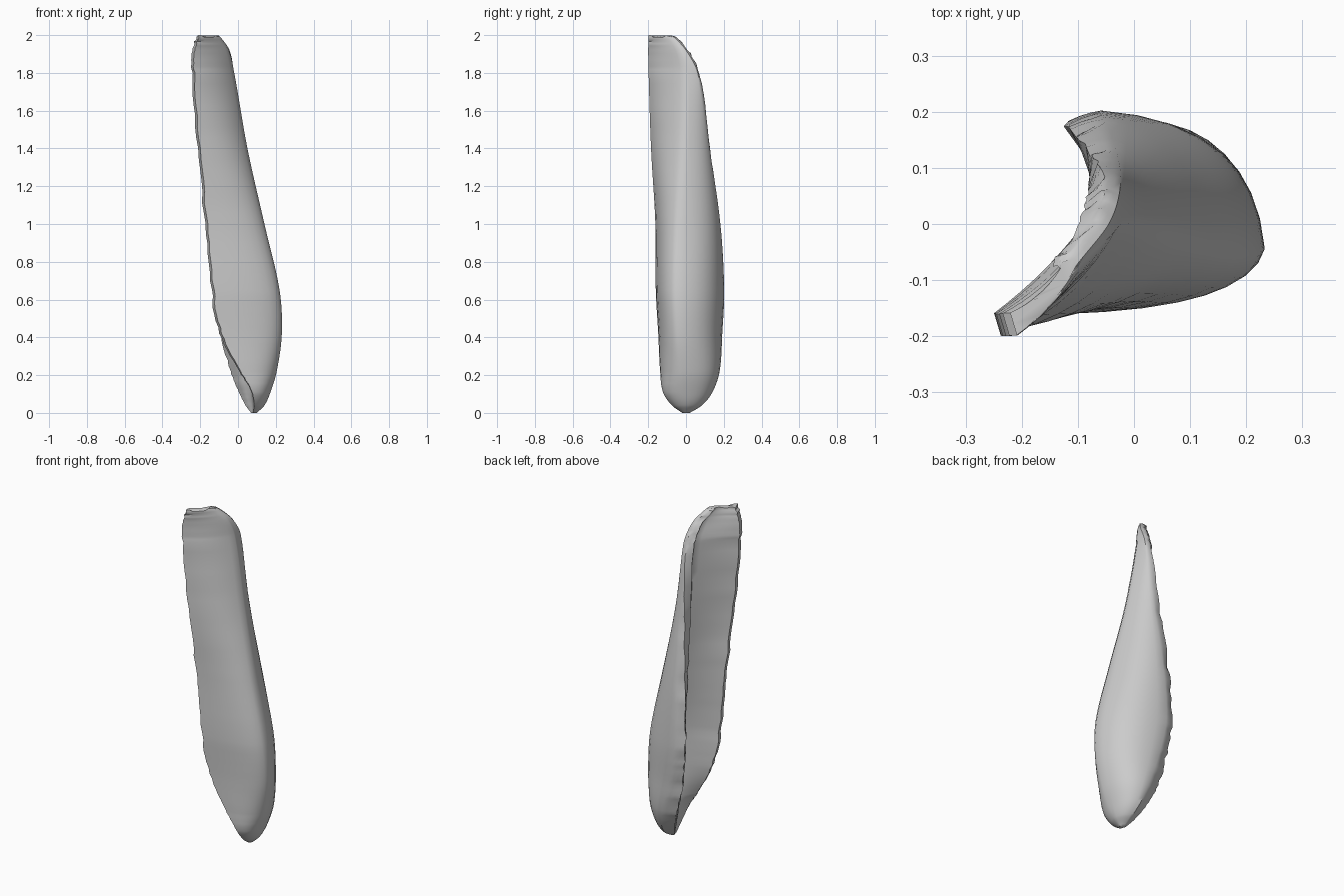
import bpy, bmesh, math, random
from mathutils import Vector

cube = bpy.data.objects.get("Cube")
if cube:
    bpy.data.objects.remove(cube, do_unlink=True)
random.seed(4)

# Key sections of the hollow shard: height, front edge, belly, back crest,
# back edge, groove bottom (x, y pairs), roundness of the outer wall
KEYS = [
    (0.00, .08, -.02, .10, .00, .08, .02, .07, .01, .075, 0, .60),
    (0.04, .085, -.075, .14, .00, .08, .085, .04, .05, .075, -.01, .70),
    (0.11, .075, -.122, .172, -.01, .065, .14, .005, .10, .07, -.02, .80),
    (0.22, .015, -.137, .205, -.02, .04, .178, -.04, .14, .07, -.03, .85),
    (0.42, -.085, -.147, .232, -.04, -.02, .192, -.09, .16, .07, -.035, .85),
    (0.65, -.13, -.160, .22, -.05, -.06, .202, -.12, .178, .06, -.03, .85),
    (1.00, -.165, -.162, .14, -.04, -.05, .182, -.105, .16, .01, .00, .75),
    (1.40, -.20, -.185, .05, -.01, -.03, .125, -.075, .12, -.045, .02, .55),
    (1.80, -.232, -.198, -.02, .00, -.025, .062, -.055, .07, -.075, .02, .35),
    (1.92, -.230, -.20, -.05, -.03, -.045, .00, -.07, .01, -.095, -.03, .25),
    (2.00, -.205, -.198, -.11, -.09, -.10, -.07, -.115, -.06, -.135, -.085, .20),
]
STEPS, SEG = 7, 8


def bezier(a, c, b, n=SEG):
    """Curved run from a towards b, leaving out b."""
    return [a * (1 - t) ** 2 + c * 2 * t * (1 - t) + b * t * t
            for t in (i / n for i in range(n))]


def slope(i):
    lo, hi = KEYS[max(i - 1, 0)], KEYS[min(i + 1, len(KEYS) - 1)]
    return [(h - l) / (hi[0] - lo[0]) for l, h in zip(lo, hi)]


def between(i, t):
    """Smooth Hermite blend of two neighbouring key sections."""
    a, b = KEYS[i], KEYS[i + 1]
    d = b[0] - a[0]
    return [(2*t**3 - 3*t*t + 1) * p + (3*t*t - 2*t**3) * q
            + d * ((t**3 - 2*t*t + t) * m + (t**3 - t*t) * n)
            for p, q, m, n in zip(a, b, slope(i), slope(i + 1))]


def section(row):
    z, k = row[0], row[-1]
    f, b, c, e, g = (Vector((row[j], row[j + 1], z)) for j in range(1, 11, 2))
    size = min(1, z / .4)
    # Ragged broken edges
    rag = .006 * size
    f.x += random.uniform(-rag, rag)
    e.x += random.uniform(-rag, rag)
    e.y += random.uniform(-rag, rag)
    fi = f + Vector((-.012, .04, 0)) * size
    lip = e.lerp(g, .5) + Vector((-.02 * size, random.uniform(-rag, rag), 0))
    front = ((f + b) / 2).lerp(Vector((b.x, f.y, z)), k)
    back = ((b + c) / 2).lerp(Vector((b.x, c.y, z)), k)
    inner = (g + fi) / 2 + Vector((.012, -.012, 0)) * size
    return (bezier(f, front, b) + bezier(b, back, c)
            + bezier(c, (c + e) / 2 + Vector((0, .006 * size, 0)), e, 3)
            + bezier(e, (e + lip) / 2, lip, 3)
            + bezier(lip, (lip + g) / 2 + Vector((.01 * size, .01 * size, 0)), g, 4)
            + bezier(g, inner, fi) + bezier(fi, (f + fi) / 2, f, 2))


# Loft the sections into one closed shell
rows = [between(i, s / STEPS) for i in range(len(KEYS) - 1) for s in range(STEPS)]
rows.append(KEYS[-1])
bm = bmesh.new()
rings = [[bm.verts.new(p) for p in section(r)] for r in rows]
for lo, hi in zip(rings, rings[1:]):
    n = len(lo)
    for j in range(n):
        bm.faces.new((lo[j], lo[(j + 1) % n], hi[(j + 1) % n], hi[j]))
bm.faces.new(rings[0][::-1])
bm.faces.new(rings[-1])

# Uneven broken top
for v in rings[-1]:
    v.co.z -= random.uniform(0, .012)
max(rings[-1], key=lambda v: v.co.z).co.z = 2
bmesh.ops.recalc_face_normals(bm, faces=bm.faces)
mesh = bpy.data.meshes.new("shard")
bm.to_mesh(mesh)
bm.free()

shard = bpy.data.objects.new("shard", mesh)
bpy.context.collection.objects.link(shard)

# Plain grey surface
grey = bpy.data.materials.new("plain grey")
grey.use_nodes = True
colour = (.6, .6, .6, 1)
grey.diffuse_color = colour
grey.node_tree.nodes["Principled BSDF"].inputs["Base Color"].default_value = colour
mesh.materials.append(grey)

bpy.ops.object.select_all(action="DESELECT")
shard.select_set(True)
bpy.context.view_layer.objects.active = shard
bpy.ops.object.shade_smooth_by_angle(angle=math.radians(40))
